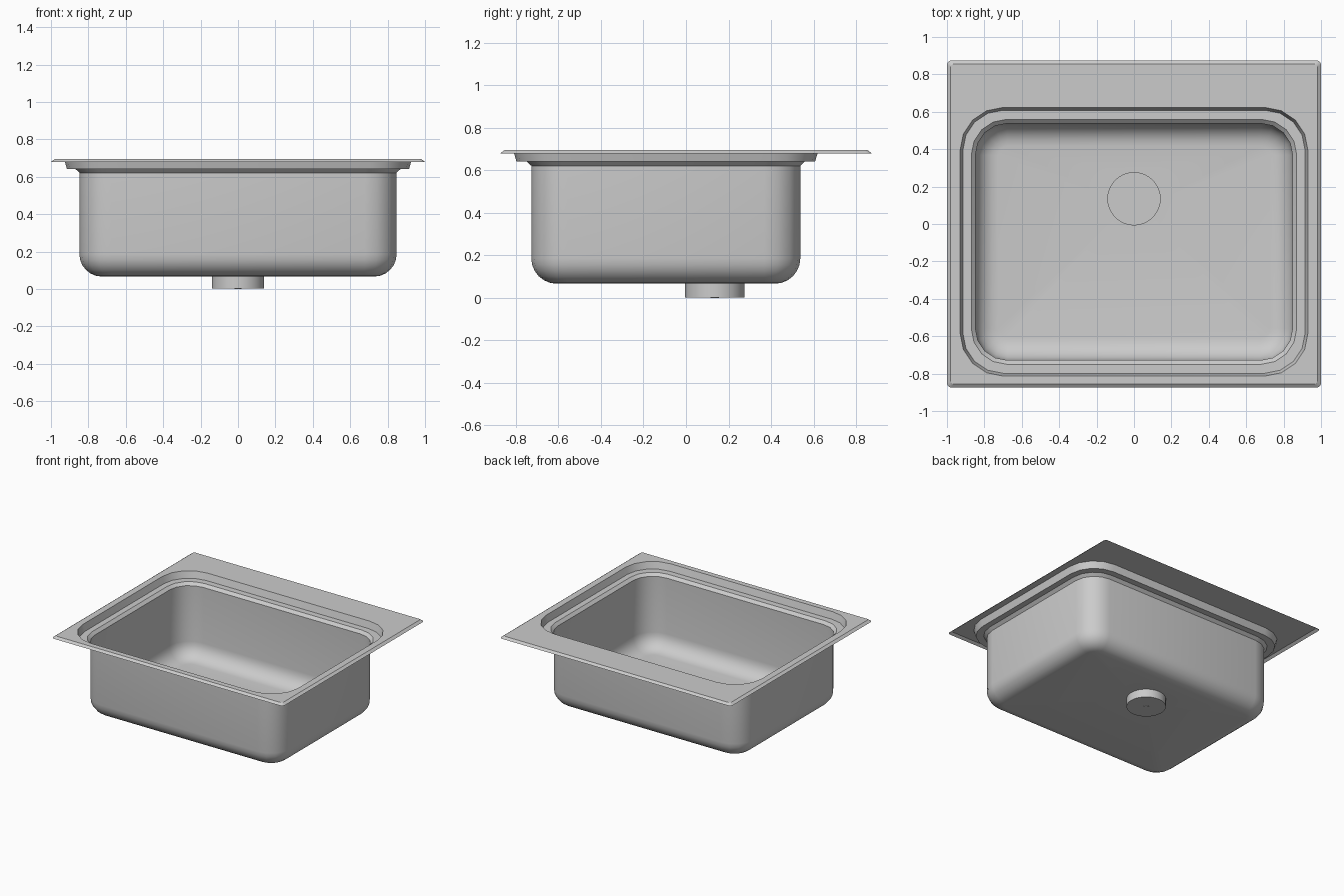
import bpy, bmesh
from math import sin, cos, pi

cube = bpy.data.objects.get("Cube")
if cube:
    bpy.data.objects.remove(cube)

steel = bpy.data.materials.new("brushed steel")
steel.use_nodes = True
COLOUR = (0.6, 0.6, 0.6, 1)
steel.diffuse_color = COLOUR
steel.node_tree.nodes["Principled BSDF"].inputs["Base Color"].default_value = COLOUR

BOWL_Y = -0.095     # centre of the bowl, front to back
FLOOR_Z = 0.067
DRAIN_Y, DRAIN_R = 0.135, 0.14


def rounded_loop(bm, hx, hy, radius, z, cy=BOWL_Y, steps=4):
    """Counter-clockwise rounded rectangle of vertices."""
    verts = []
    for k, (sx, sy) in enumerate([(1, 1), (-1, 1), (-1, -1), (1, -1)]):
        for i in range(steps + 1):
            a = (k + i / steps) * pi / 2
            verts.append(bm.verts.new((sx * (hx - radius) + radius * cos(a),
                                       cy + sy * (hy - radius) + radius * sin(a), z)))
    return verts


def circle_loop(bm, radius, z, count=40):
    return [bm.verts.new((radius * cos(2 * pi * i / count),
                          DRAIN_Y + radius * sin(2 * pi * i / count), z))
            for i in range(count)]


def loft(bm, loops):
    for a, b in zip(loops, loops[1:]):
        for i in range(len(a)):
            j = (i + 1) % len(a)
            bm.faces.new((a[i], a[j], b[j], b[i]))


def finish(bm, name):
    mesh = bpy.data.meshes.new(name)
    bm.to_mesh(mesh)
    bm.free()
    obj = bpy.data.objects.new(name, mesh)
    bpy.context.collection.objects.link(obj)
    mesh.materials.append(steel)
    bpy.ops.object.select_all(action='DESELECT')
    obj.select_set(True)
    bpy.context.view_layer.objects.active = obj
    bpy.ops.object.shade_smooth_by_angle(angle=pi / 6)


# Rim with turned-down edge, and the stepped ledge inside it
bm = bmesh.new()
loft(bm, [
    rounded_loop(bm, 1.0, 0.875, 0.025, 0.68, cy=0),
    rounded_loop(bm, 0.98, 0.855, 0.015, 0.695, cy=0),
    rounded_loop(bm, 0.93, 0.718, 0.23, 0.695),
    rounded_loop(bm, 0.915, 0.703, 0.215, 0.643),
    rounded_loop(bm, 0.87, 0.655, 0.19, 0.643),
    rounded_loop(bm, 0.848, 0.633, 0.17, 0.622),
])
finish(bm, "rim_and_ledge")

# Bowl with rounded bottom and a floor open at the drain
bm = bmesh.new()
FILLET, STEPS = 0.12, 6
loops = [rounded_loop(bm, 0.848, 0.633, 0.17, 0.622)]
for i in range(STEPS + 1):
    a = i / STEPS * pi / 2
    inset = FILLET * (1 - cos(a))
    loops.append(rounded_loop(bm, 0.848 - inset, 0.633 - inset, 0.17 - inset,
                              FLOOR_Z + FILLET * (1 - sin(a))))
loft(bm, loops)
edges = []
for loop in (loops[-1], circle_loop(bm, DRAIN_R, FLOOR_Z)):
    for i, v in enumerate(loop):
        w = loop[(i + 1) % len(loop)]
        edges.append(bm.edges.get((v, w)) or bm.edges.new((v, w)))
filled = bmesh.ops.triangle_fill(bm, edges=edges, use_beauty=True, normal=(0, 0, 1))
for item in filled["geom"]:
    if isinstance(item, bmesh.types.BMFace):
        item.normal_update()
        if item.normal.z < 0:
            item.normal_flip()
finish(bm, "bowl")

# Drain cup with a small dimple in its base
bm = bmesh.new()
cup = [circle_loop(bm, r, z) for r, z in
       [(DRAIN_R, FLOOR_Z), (DRAIN_R, 0.003), (0.02, 0.003), (0.02, 0.0)]]
loft(bm, cup)
bm.faces.new(cup[-1])
finish(bm, "drain_cup")
